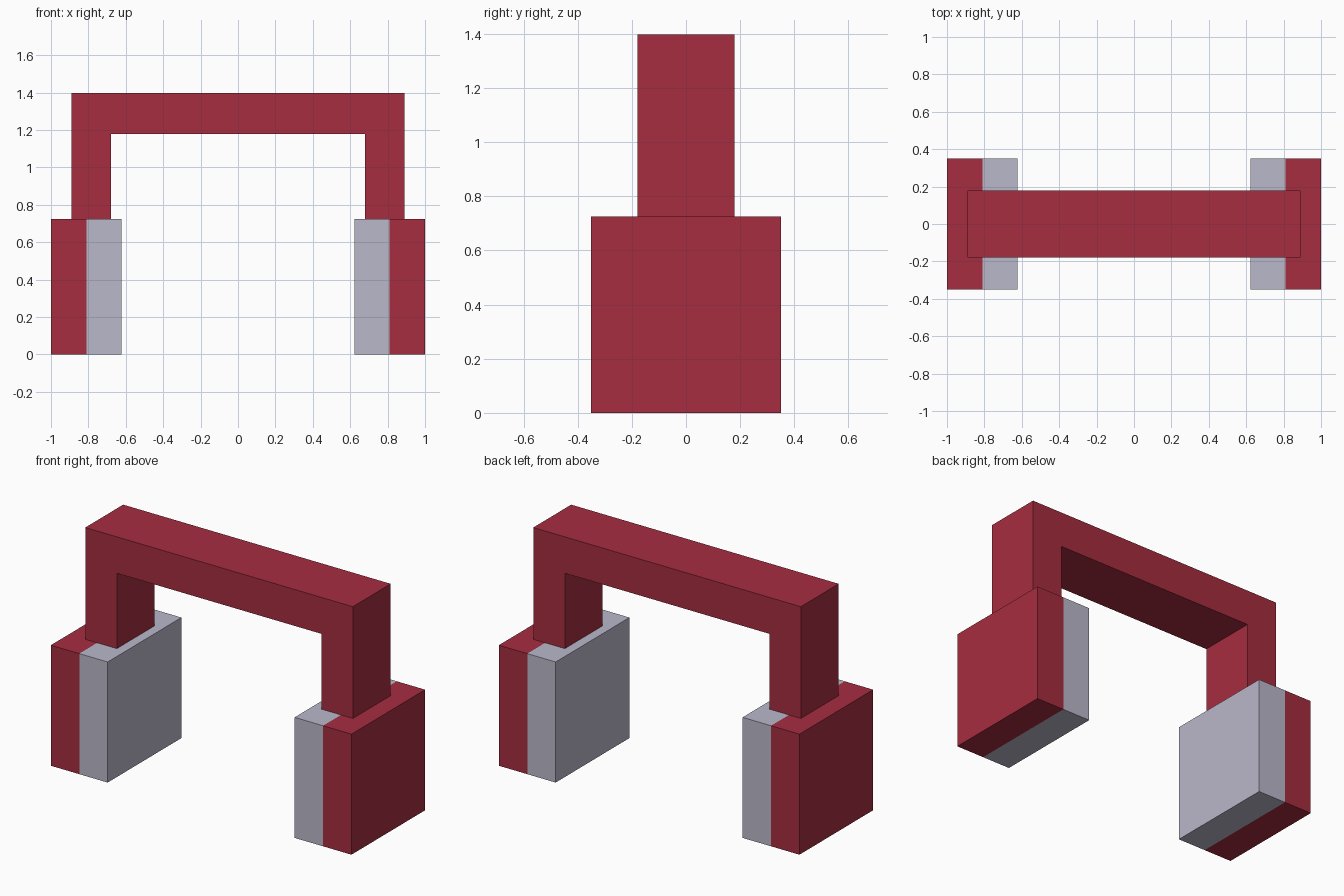
import bpy
import bmesh
from mathutils import Matrix, Vector

cube = bpy.data.objects.get("Cube")
if cube:
    bpy.data.objects.remove(cube, do_unlink=True)


def make_material(name, color):
    mat = bpy.data.materials.new(name)
    mat.use_nodes = True
    mat.diffuse_color = color
    mat.node_tree.nodes["Principled BSDF"].inputs["Base Color"].default_value = color
    return mat


red = make_material("crimson red", (0.381, 0.026, 0.051, 1))
grey = make_material("pale grey", (0.491, 0.479, 0.591, 1))


def finish(name, bm, materials):
    bmesh.ops.recalc_face_normals(bm, faces=bm.faces)
    mesh = bpy.data.meshes.new(name)
    bm.to_mesh(mesh)
    bm.free()
    for mat in materials:
        mesh.materials.append(mat)
    obj = bpy.data.objects.new(name, mesh)
    bpy.context.collection.objects.link(obj)
    return obj


CUP_TOP = 0.725
CUP_INNER, CUP_SEAM, CUP_OUTER = 0.622, 0.811, 1.0

# Headband: square arch profile extruded front to back
half = [(0.68, CUP_TOP), (0.89, CUP_TOP), (0.89, 1.397)]
profile = [(0.68, 1.178)] + half
profile += [(-x, z) for x, z in reversed(profile)]
bm = bmesh.new()
arch = bm.faces.new([bm.verts.new((x, -0.18, z)) for x, z in profile])
extruded = bmesh.ops.extrude_face_region(bm, geom=[arch], use_keep_orig=True)
back = [v for v in extruded["geom"] if isinstance(v, bmesh.types.BMVert)]
bmesh.ops.translate(bm, vec=(0, 0.36, 0), verts=back)
finish("headband", bm, [red])

# Ear cups: one block each, split into a red shell and a grey cushion
for side, name in ((1, "left_ear_cup"), (-1, "right_ear_cup")):
    bm = bmesh.new()
    size = Vector((CUP_OUTER - CUP_INNER, 0.7, CUP_TOP))
    centre = Vector((side * (CUP_OUTER + CUP_INNER) / 2, 0, CUP_TOP / 2))
    bmesh.ops.create_cube(bm, size=1, matrix=Matrix.LocRotScale(centre, None, size))
    bmesh.ops.bisect_plane(bm, geom=bm.verts[:] + bm.edges[:] + bm.faces[:],
                           plane_co=(side * CUP_SEAM, 0, 0), plane_no=(1, 0, 0))
    for face in bm.faces:
        face.material_index = int(abs(face.calc_center_median().x) < CUP_SEAM)
    finish(name, bm, [red, grey])
